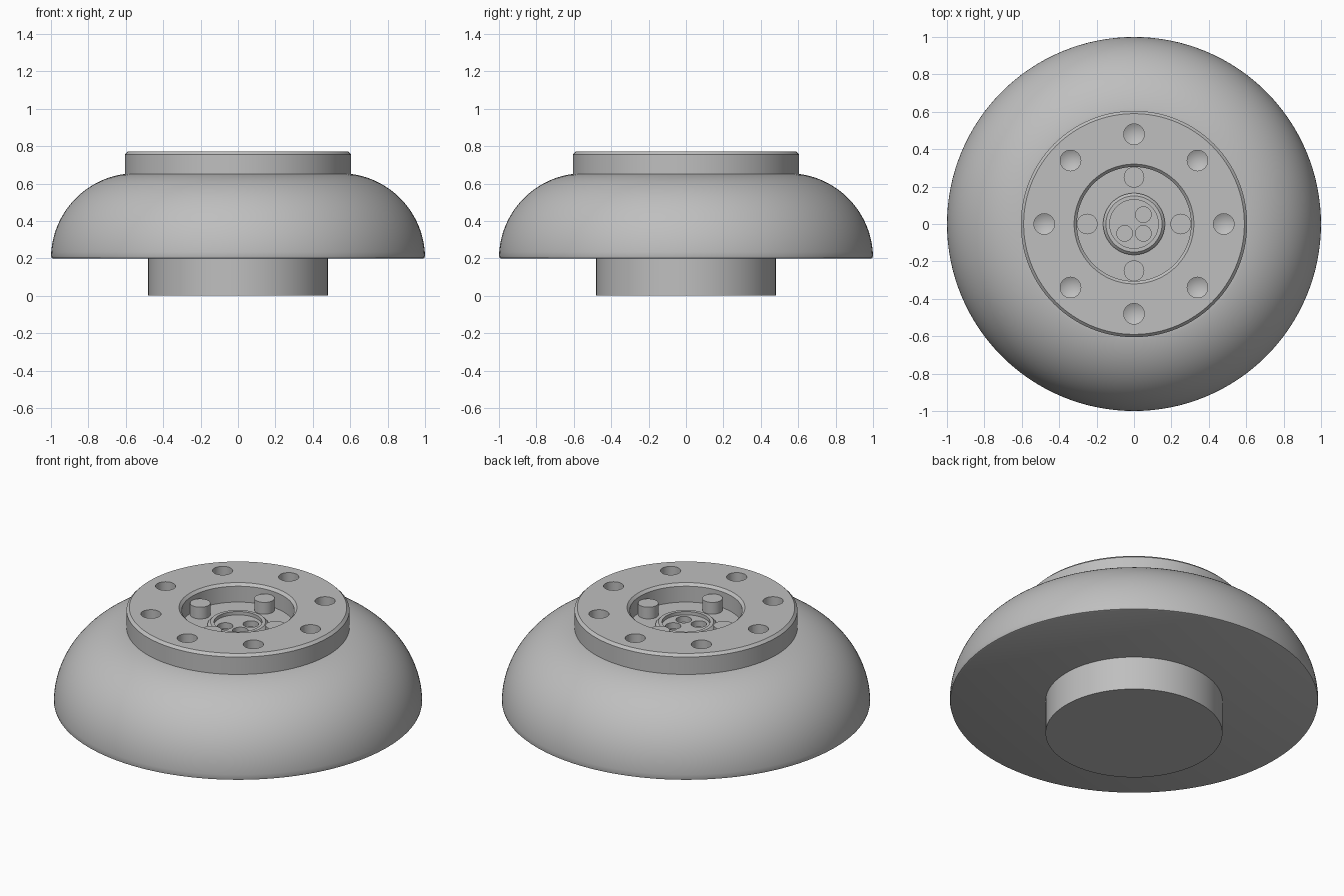
import bpy, bmesh, math
from mathutils import Matrix, Vector

cube = bpy.data.objects.get("Cube")
if cube:
    bpy.data.objects.remove(cube, do_unlink=True)

grey = bpy.data.materials.new("plain grey")
grey.use_nodes = True
colour = (0.52, 0.52, 0.52, 1)
grey.diffuse_color = colour
grey.node_tree.nodes["Principled BSDF"].inputs["Base Color"].default_value = colour


def lathe(name, profile, centres=((0, 0),), segments=128):
    """Turn a (radius, height) profile round an upright axis at each centre."""
    bm = bmesh.new()
    for cx, cy in centres:
        verts = [bm.verts.new((cx + r, cy, z)) for r, z in profile]
        edges = [bm.edges.new(pair) for pair in zip(verts, verts[1:])]
        bmesh.ops.spin(bm, geom=verts + edges, cent=(cx, cy, 0), axis=(0, 0, 1),
                       angle=math.tau, steps=segments)
    bmesh.ops.remove_doubles(bm, verts=bm.verts[:], dist=0.0001)
    bmesh.ops.recalc_face_normals(bm, faces=bm.faces[:])
    mesh = bpy.data.meshes.new(name)
    bm.to_mesh(mesh)
    bm.free()
    mesh.materials.append(grey)
    obj = bpy.data.objects.new(name, mesh)
    bpy.context.collection.objects.link(obj)
    return obj


def activate(obj):
    bpy.ops.object.select_all(action="DESELECT")
    obj.select_set(True)
    bpy.context.view_layer.objects.active = obj


def cut(obj, cutter):
    """Subtract the cutter and discard it."""
    cutter.hide_render = True
    mod = obj.modifiers.new("holes", "BOOLEAN")
    mod.operation, mod.solver, mod.object = "DIFFERENCE", "EXACT", cutter
    activate(obj)
    bpy.ops.object.modifier_apply(modifier=mod.name)
    bpy.data.objects.remove(cutter, do_unlink=True)


def circle(count, radius):
    return [(radius * math.cos(math.tau * i / count),
             radius * math.sin(math.tau * i / count)) for i in range(count)]


# Rounded dome with a flat underside
bend, top_angle = 0.455, math.radians(83)
arc = [(1 - bend + bend * math.cos(a), 0.2 + bend * math.sin(a))
       for a in (0.03 + (top_angle - 0.03) * i / 32 for i in range(33))]
dome = lathe("dome", [(0, 0.2), (0.99, 0.2), (0.997, 0.203)] + arc
             + [(0.58, 0.65), (0.58, 0.5), (0, 0.5)])

# Lower mounting spigot
spigot = lathe("spigot", [(0, 0), (0.48, 0), (0.48, 0.21), (0, 0.21)])

# Chamfered flange with a central recess and raised hub ring
flange = lathe("flange", [
    (0, 0.5), (0.605, 0.5), (0.605, 0.755), (0.59, 0.77),
    (0.32, 0.77), (0.305, 0.755), (0.305, 0.66),
    (0.165, 0.66), (0.165, 0.67), (0.15, 0.685), (0.13, 0.685),
    (0.13, 0.665), (0, 0.665)])

# Eight drilled bolt holes with cone bottoms
cut(flange, lathe("bolt_hole_cutter", [
    (0, 0.63), (0.055, 0.66), (0.055, 0.8), (0, 0.8)], circle(8, 0.48), 32))

# Three small sockets in the hub
sockets = [(0.05, 0.05), (0.05, -0.05), (-0.05, -0.05)]
cut(flange, lathe("socket_cutter", [
    (0, 0.63), (0.042, 0.63), (0.042, 0.7), (0, 0.7)], sockets, 32))

# Four locating pins standing in the recess
pins = lathe("locating_pins", [
    (0, 0.65), (0.055, 0.65), (0.055, 0.73), (0, 0.73)], circle(4, 0.25), 32)

for obj in (dome, spigot, flange, pins):
    activate(obj)
    bpy.ops.object.shade_smooth_by_angle(angle=math.radians(30))
